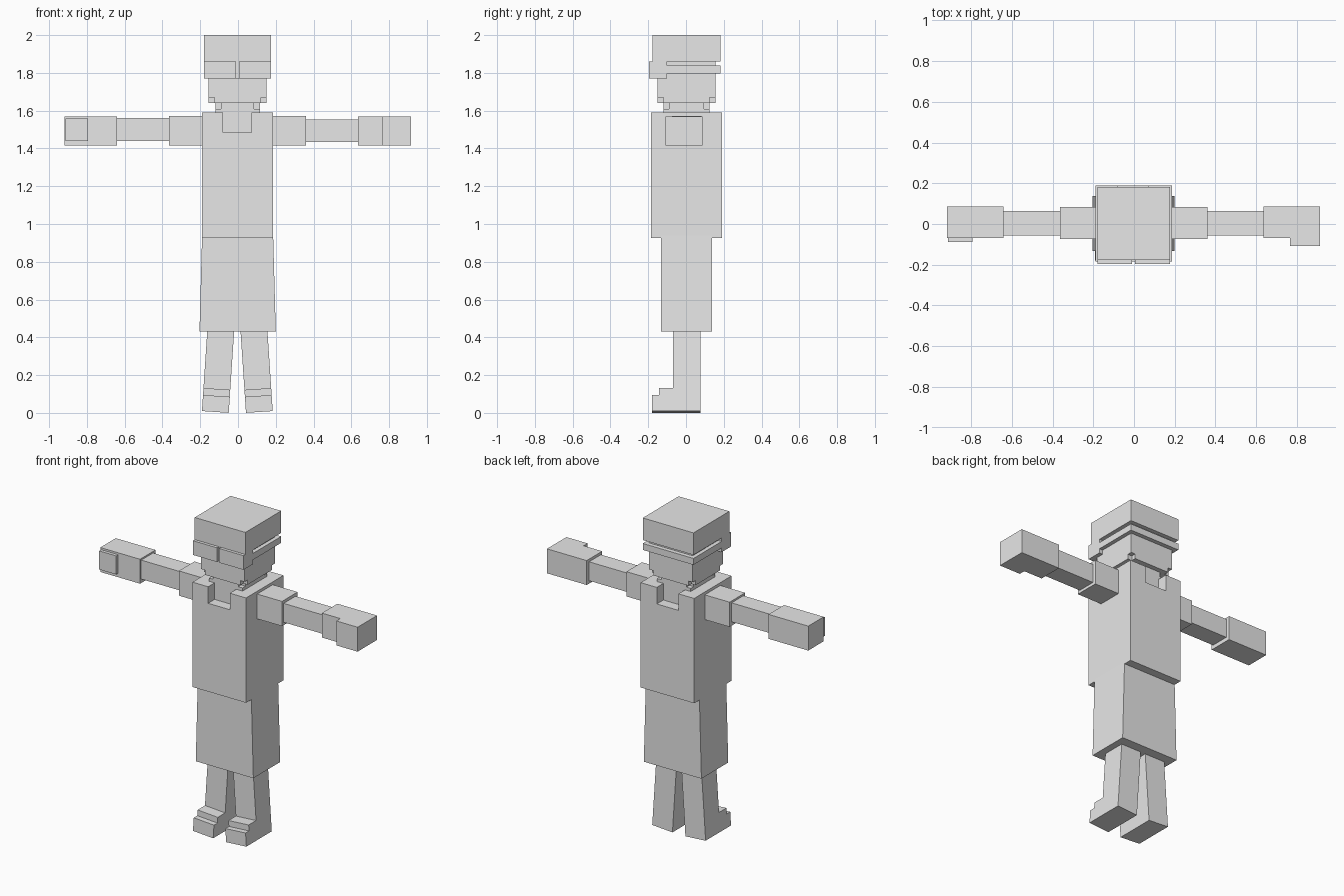
import bpy, bmesh, math
from mathutils import Matrix

if "Cube" in bpy.data.objects:
    bpy.data.objects.remove(bpy.data.objects["Cube"])

grey = bpy.data.materials.new("plain_grey")
grey.diffuse_color = (0.8, 0.8, 0.8, 1)
grey.use_nodes = True
grey.node_tree.nodes["Principled BSDF"].inputs["Base Color"].default_value = grey.diffuse_color


def prism(name, profile, axis, lo, hi, matrix=None):
    """Extrude a closed 2D profile along the given axis from lo to hi."""
    place = {"x": lambda a, b, d: (d, a, b),
             "y": lambda a, b, d: (a, d, b),
             "z": lambda a, b, d: (a, b, d)}[axis]
    bm = bmesh.new()
    face = bm.faces.new([bm.verts.new(place(a, b, lo)) for a, b in profile])
    new = bmesh.ops.extrude_face_region(bm, geom=[face])["geom"]
    shift = place(0, 0, hi - lo)
    bmesh.ops.translate(bm, vec=shift,
                        verts=[v for v in new if isinstance(v, bmesh.types.BMVert)])
    bmesh.ops.recalc_face_normals(bm, faces=bm.faces)
    if matrix:
        bm.transform(matrix)
    mesh = bpy.data.meshes.new(name)
    bm.to_mesh(mesh)
    bm.free()
    mesh.materials.append(grey)
    obj = bpy.data.objects.new(name, mesh)
    bpy.context.collection.objects.link(obj)
    return obj


def box(name, x, y, z):
    return prism(name, [(x[0], y[0]), (x[1], y[0]), (x[1], y[1]), (x[0], y[1])],
                 "z", *z)


def notched(x, y, n):
    """Rectangle with a square notch taken out of each corner."""
    (a, b), (c, d) = x, y
    return [(a + n, c), (b - n, c), (b - n, c + n), (b, c + n),
            (b, d - n), (b - n, d - n), (b - n, d), (a + n, d),
            (a + n, d - n), (a, d - n), (a, c + n), (a + n, c + n)]


# Torso with a collar notch, and the flared skirt below
prism("torso", [(-.19, .925), (.186, .925), (.186, 1.59), (.072, 1.59),
                (.072, 1.485), (-.08, 1.485), (-.08, 1.59), (-.19, 1.59)],
      "y", -.185, .19)
prism("skirt", [(-.204, .43), (.2, .43), (.186, .94), (-.19, .94)],
      "y", -.132, .137)

# Neck and head, with notched corners where they meet
nx, ny = (-.12, .116), (-.12, .124)
box("neck", nx, ny, (1.48, 1.61))
prism("neck_top", notched(nx, ny, .03), "z", 1.61, 1.64)
hx, hy = (-.155, .151), (-.15, .155)
prism("jaw", notched(hx, hy, .03), "z", 1.64, 1.67)
box("head", hx, hy, (1.67, 1.88))

# Hat, goggles and the strap around the back
box("hat", (-.18, .176), (-.177, .182), (1.86, 2.0))
box("goggle_lens_left", (-.18, -.01), (-.196, -.10), (1.77, 1.86))
box("goggle_lens_right", (.005, .176), (-.196, -.10), (1.77, 1.86))
box("goggle_bridge", (-.01, .005), (-.178, -.10), (1.77, 1.86))
box("goggle_strap", (-.18, .176), (-.10, .182), (1.797, 1.838))

# Arms held out to the sides
for side, s, off, drop in (("left", -1, .004, 0), ("right", 1, 0, -.007)):
    def span(a, b):
        return sorted((s * (a + off), s * (b + off)))
    box("upper_arm_" + side, span(.18, .36), (-.073, .083), (1.415, 1.572))
    box("forearm_" + side, span(.355, .636), (-.056, .063),
        (1.44 + drop, 1.56 + drop))
    box("hand_" + side, span(.636, .915), (-.068, .087), (1.415, 1.57))
box("thumb_right", (.766, .915), (-.108, -.06), (1.415, 1.57))
box("palm_pad_left", (-.913, -.794), (-.088, -.06), (1.44, 1.558))

# Splayed legs with stepped feet
leg_side = [(.076, 0), (.076, .46), (-.07, .46), (-.07, .122),
            (-.144, .122), (-.144, .085), (-.179, .085), (-.179, 0)]
for side, x, s in (("left", -.12, -1), ("right", .113, 1)):
    m = Matrix.Translation((x, 0, .005)) @ Matrix.Rotation(math.radians(-3.8 * s), 4, "Y")
    prism("leg_" + side, leg_side, "x", -.071, .071, m)
